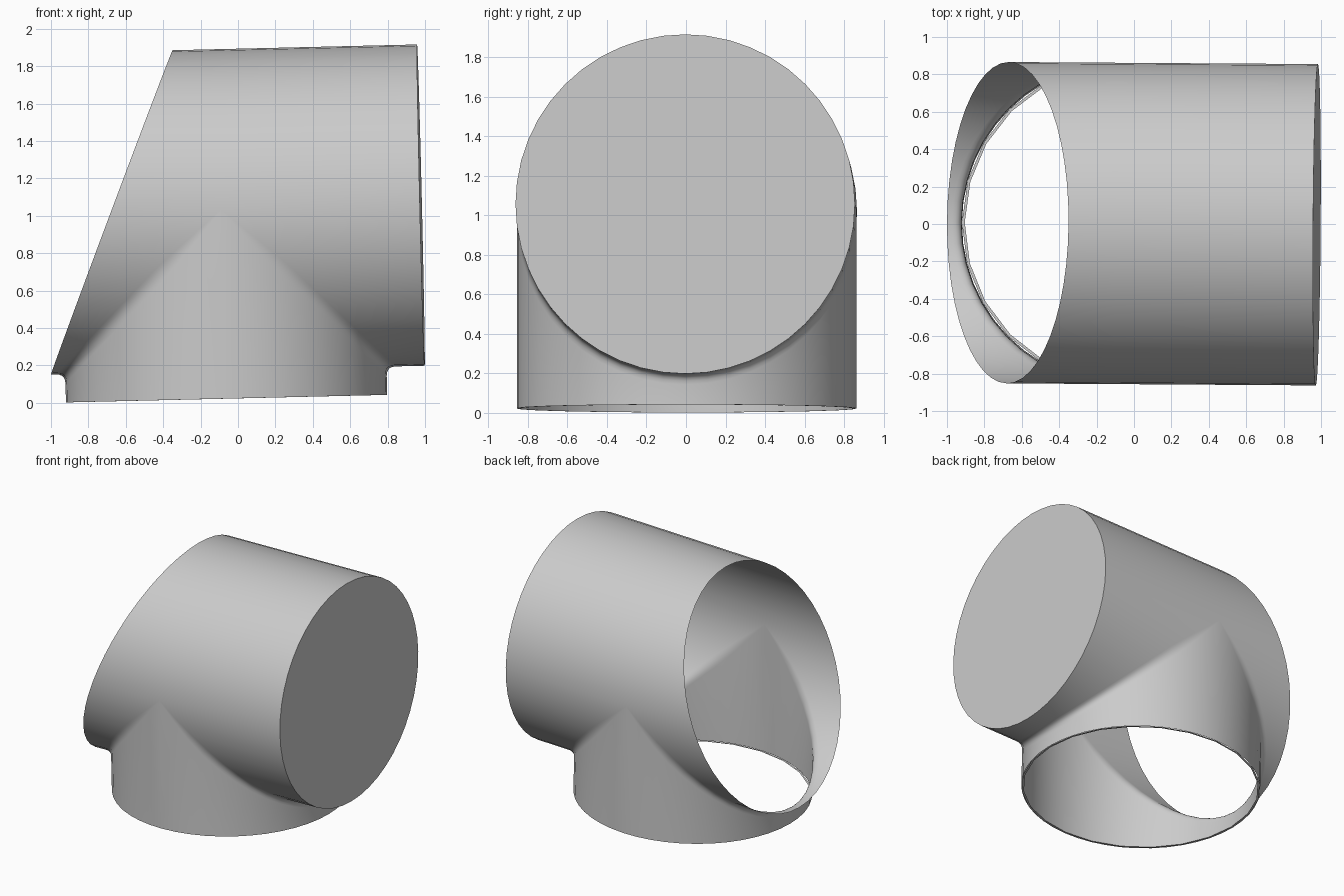
import bpy
import bmesh
from math import sin, cos, pi, radians
from mathutils import Matrix, Vector

if "Cube" in bpy.data.objects:
    bpy.data.objects.remove(bpy.data.objects["Cube"], do_unlink=True)

R = 0.859          # both pipes share one radius
RIGHT = 1.063      # closed end
BOTTOM = -1.01     # open end of the stub
N = 24             # steps per half turn
PLACE = (Matrix.Translation((-0.085, 0.003, 1.032))
         @ Matrix.Rotation(radians(-0.38), 4, 'Z')
         @ Matrix.Rotation(radians(-1.35), 4, 'Y'))

grey = bpy.data.materials.new("plain grey")
grey.use_nodes = True
GREY = (0.6, 0.6, 0.6, 1)
grey.diffuse_color = GREY
grey.node_tree.nodes["Principled BSDF"].inputs["Base Color"].default_value = GREY


def slant(z):
    """Position of the slanted open mouth at height z."""
    return -0.59 + 0.402 * z


def side_profile(a, side):
    """Stub wall, rounded corner and pipe wall in one slice across y."""
    y, c = R * sin(a), abs(R * cos(a))
    f = 0.05 * min(1, 3 * c / R)
    start, corner, end = Vector((c, -c - f)), Vector((c, -c)), Vector((c + f, -c))
    pts = [Vector((c, BOTTOM))]
    for i in range(6):
        t = i / 5
        pts.append(start * (1 - t) ** 2 + corner * 2 * t * (1 - t) + end * t ** 2)
    pts.append(Vector((RIGHT if side > 0 else -slant(-c), -c)))
    return [(side * p.x, y, p.y) for p in pts]


def top_profile(a):
    y, z = R * sin(a), abs(R * cos(a))
    return [(x, y, z) for x in (slant(z), 0, RIGHT)]


def skin(bm, rows):
    rows = [[bm.verts.new(p) for p in row] for row in rows]
    for r0, r1 in zip(rows, rows[1:]):
        for i in range(len(r0) - 1):
            bm.faces.new((r0[i], r0[i + 1], r1[i + 1], r1[i]))


def finish(bm, name, toward):
    """Weld, orient by the face lying furthest toward a direction, and place."""
    bmesh.ops.remove_doubles(bm, verts=bm.verts, dist=1e-5)
    bmesh.ops.recalc_face_normals(bm, faces=bm.faces)
    bm.normal_update()
    toward = Vector(toward)
    key = max(bm.faces, key=lambda f: f.calc_center_median().dot(toward))
    if key.normal.dot(toward) < 0:
        bmesh.ops.reverse_faces(bm, faces=bm.faces)
    bm.transform(PLACE)
    mesh = bpy.data.meshes.new(name)
    bm.to_mesh(mesh)
    bm.free()
    mesh.materials.append(grey)
    ob = bpy.data.objects.new(name, mesh)
    bpy.context.collection.objects.link(ob)
    bpy.ops.object.select_all(action='DESELECT')
    ob.select_set(True)
    bpy.context.view_layer.objects.active = ob
    bpy.ops.object.shade_smooth_by_angle(angle=radians(35))


angles = [-pi / 2 + pi * i / N for i in range(N + 1)]

# Horizontal pipe merging into the vertical stub
bm = bmesh.new()
for side in (-1, 1):
    skin(bm, [side_profile(a, side) for a in angles])
skin(bm, [top_profile(a) for a in angles])
finish(bm, "tee_pipe_shell", (0, 0, 1))

# Flat disc closing the right end
bm = bmesh.new()
bmesh.ops.create_circle(bm, cap_ends=True, segments=2 * N, radius=R,
                        matrix=Matrix.Translation((RIGHT, 0, 0)) @ Matrix.Rotation(pi / 2, 4, 'Y'))
finish(bm, "end_cap", (1, 0, 0))

# Narrow lip around the open stub
bm = bmesh.new()
skin(bm, [[(r * cos(2 * a), r * sin(2 * a), BOTTOM) for r in (R - 0.015, R)] for a in angles])
finish(bm, "stub_lip", (0, 0, -1))
